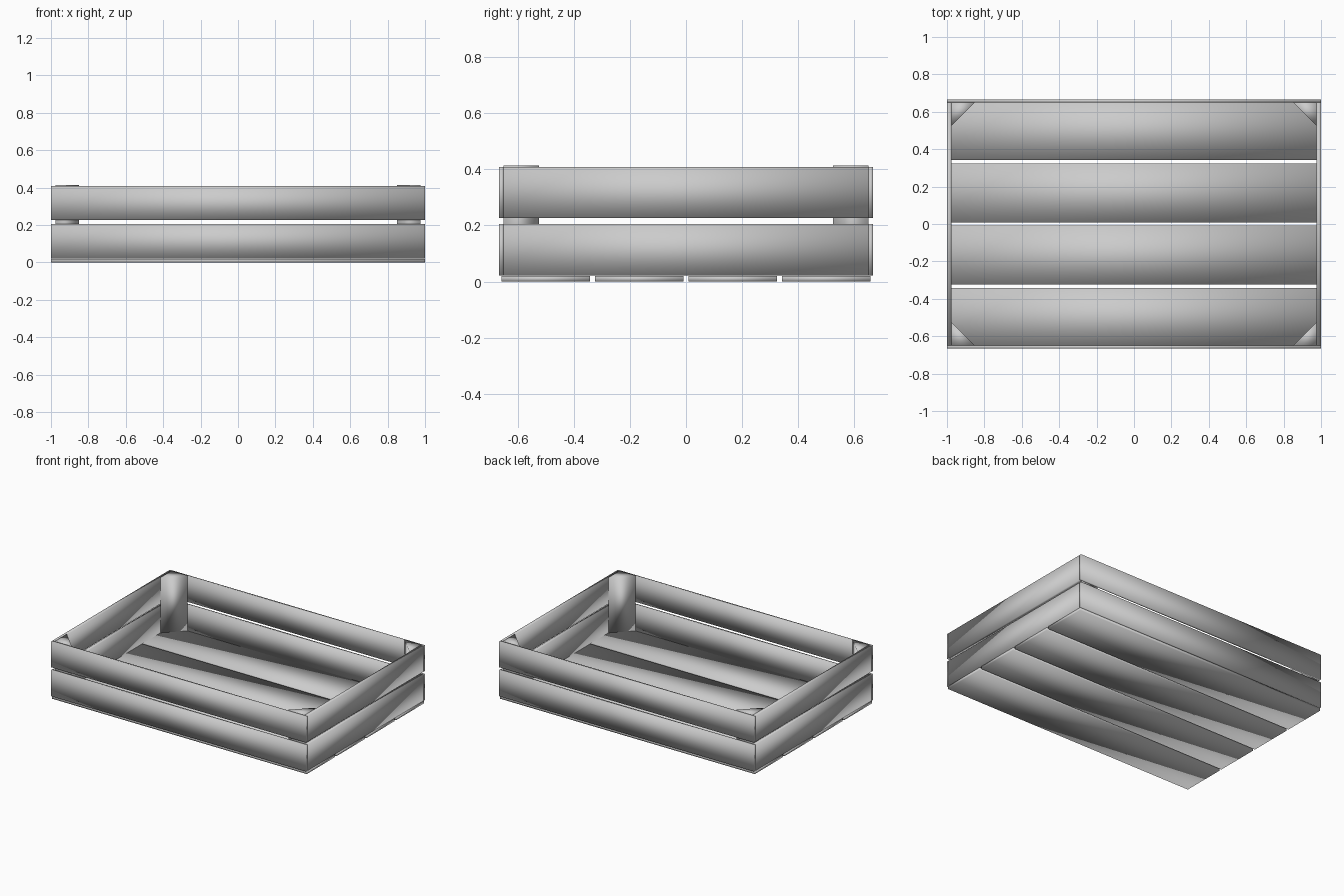
import bpy, bmesh

if "Cube" in bpy.data.objects:
    bpy.data.objects.remove(bpy.data.objects["Cube"])

LX, LY = 1.0, 0.666           # outer half sizes
TX, TY = 0.024, 0.016         # end and long board thickness
FLOOR = 0.019                 # floor slat thickness
ROWS = [(0.021, 0.205), (0.226, 0.408)]


def prism(name, outline, z0, z1):
    """Extrude a flat xy outline between two heights."""
    bm = bmesh.new()
    base = bm.faces.new([bm.verts.new((x, y, z0)) for x, y in outline])
    top = bmesh.ops.extrude_face_region(bm, geom=[base])["geom"]
    for v in top:
        if isinstance(v, bmesh.types.BMVert):
            v.co.z = z1
    bmesh.ops.recalc_face_normals(bm, faces=bm.faces)
    me = bpy.data.meshes.new(name)
    bm.to_mesh(me)
    bm.free()
    me.shade_smooth()         # soft gradients across each board
    ob = bpy.data.objects.new(name, me)
    bpy.context.collection.objects.link(ob)
    return ob


def board(name, x0, x1, y0, y1, z0, z1):
    return prism(name, [(x0, y0), (x1, y0), (x1, y1), (x0, y1)], z0, z1)


# Floor slats
pitch, width = 0.333, 0.316
for i in range(4):
    yc = (i - 1.5) * pitch
    board(f"floor_slat_{i + 1}", -LX, LX, yc - width / 2, yc + width / 2, 0, FLOOR)

# Wall boards, two rows; end boards sit between the long ones
for row, (z0, z1) in zip(("lower", "upper"), ROWS):
    board(f"front_board_{row}", -LX, LX, -LY, -LY + TY, z0, z1)
    board(f"back_board_{row}", -LX, LX, LY - TY, LY, z0, z1)
    board(f"left_board_{row}", -LX, -LX + TX, -LY + TY, LY - TY, z0, z1)
    board(f"right_board_{row}", LX - TX, LX, -LY + TY, LY - TY, z0, z1)

# Triangular corner posts
leg = 0.126
for sx, side in ((-1, "left"), (1, "right")):
    for sy, end in ((-1, "front"), (1, "back")):
        cx, cy = sx * (LX - TX), sy * (LY - TY)
        prism(f"corner_post_{end}_{side}",
              [(cx, cy), (cx - sx * leg, cy), (cx, cy - sy * leg)], FLOOR + 0.002, 0.413)
